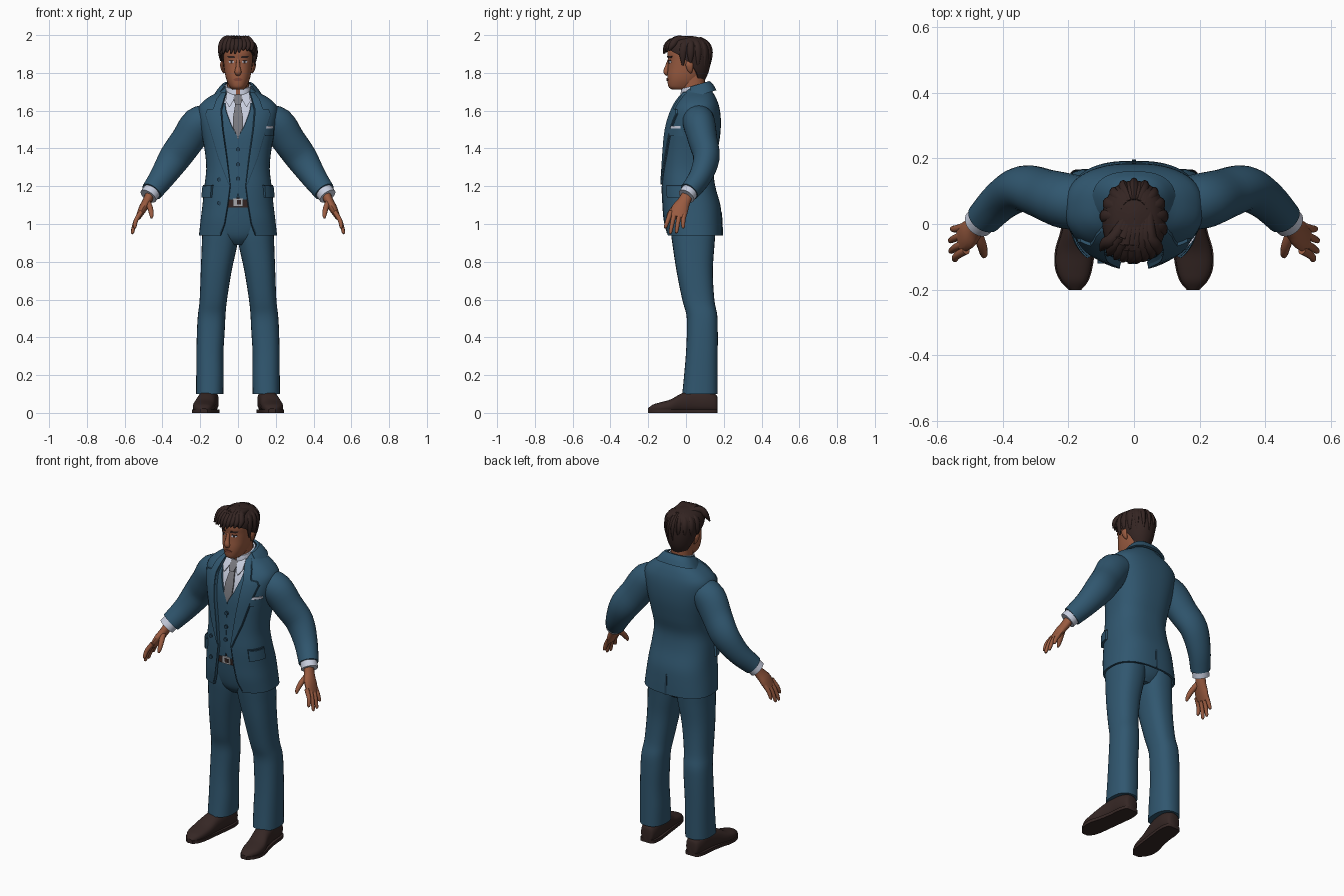
import bpy, bmesh, random
from math import sin, cos, pi, asin, radians
from mathutils import Vector

random.seed(4)


def material(name, r, g, b):
    m = bpy.data.materials.new(name)
    m.diffuse_color = (r, g, b, 1)
    return m


SUIT = material("suit_blue", .030, .095, .160)
TRIM = material("dark_suit_blue", .018, .055, .095)
SKIN = material("skin", .32, .105, .052)
LIP = material("lip", .22, .062, .038)
HAIR = material("hair_brown", .034, .018, .016)
SHIRT = material("shirt_white", .58, .62, .74)
TIE = material("tie_grey", .19, .19, .21)
LEATHER = material("leather", .036, .020, .018)
METAL = material("buckle_metal", .40, .40, .42)


# ---------- helpers ----------
def spline(rows, k=4):
    """Catmull-Rom resampling of a table of number tuples."""
    out, n = [], len(rows)
    for i in range(n - 1):
        a, b, c, d = rows[max(i - 1, 0)], rows[i], rows[i + 1], rows[min(i + 2, n - 1)]
        for j in range(k):
            t = j / k
            out.append(tuple(q + .5 * t * (r - p + t * (2 * p - 5 * q + 4 * r - s + t * (3 * (q - r) + s - p)))
                             for p, q, r, s in zip(a, b, c, d)))
    return out + [tuple(rows[-1])]


def at(table, z):
    """Linear lookup in a table sorted by its first column."""
    for a, b in zip(table, table[1:]):
        if z <= b[0]:
            t = max(0, (z - a[0]) / max(b[0] - a[0], 1e-6))
            return tuple(p + (q - p) * t for p, q in zip(a, b))
    return table[-1]


def loft(name, mat, rings, layered=False, mirror=False):
    bm = bmesh.new()
    vs = [[bm.verts.new(p) for p in r] for r in rings]
    n = len(vs[0])
    for a, b in zip(vs, vs[1:]):
        for i in range(n):
            bm.faces.new((a[i], a[(i + 1) % n], b[(i + 1) % n], b[i]))
    for r in (vs[0], vs[-1]):
        if layered:
            for i in range(n // 2 - 1):
                bm.faces.new((r[i], r[i + 1], r[n - 2 - i], r[n - 1 - i]))
        else:
            bm.faces.new(r)
    bmesh.ops.recalc_face_normals(bm, faces=bm.faces)
    me = bpy.data.meshes.new(name)
    bm.to_mesh(me)
    bm.free()
    me.materials.append(mat)
    me.shade_smooth()
    me.set_sharp_from_angle(angle=radians(42))
    ob = bpy.data.objects.new(name, me)
    bpy.context.collection.objects.link(ob)
    if mirror:
        ob.modifiers.new("mirror", 'MIRROR').use_mirror_merge = False
    return ob


def power(v, p):
    return (1 if v > 0 else -1) * abs(v) ** (2 / p)


def sect(row, a, d=0, p=2.5):
    """Point on a rounded section (z, half width, front y, back y, centre x); angle 0 is the front."""
    z, w, yf, yb = row[:4]
    cx = row[4] if len(row) > 4 else 0
    r = max((yb - yf) / 2 - d, .001)
    return Vector((cx + max(w - d, .001) * power(sin(a), p), (yf + yb) / 2 - r * power(cos(a), p), z))


def body(name, mat, rows, p=2.3, n=28, d=0, mirror=False):
    return loft(name, mat, [[sect(r, 2 * pi * i / n, d, p) for i in range(n)] for r in rows], mirror=mirror)


def sheet(name, mat, rows, arc, d=0, th=.012, n=36, tilt=0, p=2.5, mirror=False):
    """Cloth layer wrapped round a body, from angle arc(row)[0] to arc(row)[1]."""
    rings = []
    for row in rows:
        a0, a1 = arc(row)
        angs = [a0 + (a1 - a0) * i / n for i in range(n + 1)]
        ring = [sect(row, a, d, p) for a in angs] + [sect(row, a, d + th, p) for a in reversed(angs)]
        for v in ring:
            v.z += tilt * (v.y - .05)
        rings.append(ring)
    return loft(name, mat, rings, True, mirror)


def opening(table, d=0, p=2.5):
    """Arc leaving a front gap whose half width is given by height."""
    def arc(row):
        x = max(at(table, row[0])[1], .0005)
        a = asin(min(.999, x / (row[1] - d)) ** (p / 2))
        return a, 2 * pi - a
    return arc


def strip(name, mat, table, rows, out, th=.008, mirror=False, p=2.5, cols=6):
    """Thin plate following a body's front; rows are (z, x0, x1)."""
    rings, rows2 = [], []
    for a, b in zip(rows, rows[1:]):
        rows2 += [tuple(u + (v - u) * j / 3 for u, v in zip(a, b)) for j in range(3)]
    for z, x0, x1 in rows2 + [rows[-1]]:
        _, w, yf, yb = at(table, z)[:4]
        pts = []
        for i in range(cols + 1):
            x = x0 + (x1 - x0) * i / cols
            s = min(abs(x) / w, .98)
            pts.append(Vector((x, (yf + yb) / 2 - (yb - yf) / 2 * (1 - s ** p) ** (1 / p) - out, z)))
        rings.append(pts + [v + Vector((0, th, 0)) for v in reversed(pts)])
    return loft(name, mat, rings, True, mirror)


def tube(name, mat, rows, n=16, k=4, mirror=False):
    """Tube through (x, y, z, radius across, radius other way)."""
    rows = spline(rows, k)
    pts = [Vector(r[:3]) for r in rows]
    rings = []
    for i, r in enumerate(rows):
        t = (pts[min(i + 1, len(pts) - 1)] - pts[max(i - 1, 0)]).normalized()
        ref = Vector((1, 0, 0)) if abs(t.y) > .9 else Vector((0, 1, 0))
        u = (ref - t * ref.dot(t)).normalized()
        v = t.cross(u)
        rings.append([pts[i] + u * r[3] * cos(2 * pi * j / n) + v * r[4] * sin(2 * pi * j / n) for j in range(n)])
    return loft(name, mat, rings, mirror=mirror)


# ---------- jacket, vest, shirt ----------
TORSO = spline([(.94, .207, -.105, .193), (1.02, .198, -.12, .190), (1.1, .188, -.125, .182), (1.2, .178, -.128, .155),
                (1.29, .168, -.124, .146), (1.38, .175, -.12, .166), (1.48, .193, -.113, .182), (1.56, .208, -.095, .184),
                (1.62, .207, -.07, .176), (1.665, .165, -.042, .16), (1.70, .105, -.012, .14), (1.73, .072, .02, .12)])
GAP = [(.94, .095), (1.0, .072), (1.1, .055), (1.2, .042), (1.35, .06), (1.5, .082), (1.6, .09), (1.66, .075),
       (1.70, .065), (1.73, .055)]
levels = lambda z0, z1, n: [at(TORSO, z0 + (z1 - z0) * i / n) for i in range(n + 1)]
sheet("jacket", SUIT, TORSO, opening(GAP), n=48)
sheet("vest", SUIT, levels(1.13, 1.64, 24),
      opening([(1.13, .012), (1.155, 0), (1.46, 0), (1.52, .035), (1.6, .065), (1.64, .07)], .013), .013, .008)
body("shirt", SHIRT, levels(1.3, 1.71, 14), 2.5, 36, .022)
strip("lapel", SUIT, TORSO, [(1.21, .042, .047), (1.35, .06, .102), (1.5, .082, .146), (1.585, .09, .172),
                             (1.605, .09, .163), (1.61, .09, .132), (1.66, .075, .115), (1.70, .062, .085)],
      .010, .012, True)
strip("lapel_edge", TRIM, TORSO, [(1.21, .045, .051), (1.35, .09, .106), (1.5, .13, .150), (1.585, .155, .176)],
      .006, .008, True)
sheet("jacket_collar", SUIT, spline([(1.675, .122, -.02, .155), (1.71, .098, -.01, .138), (1.735, .076, 0, .118)]),
      lambda r: (radians(62), radians(298)), -.006, .014, tilt=.3)
sheet("pocket_flap", SUIT, levels(1.14, 1.2, 3), lambda r: (radians(44), radians(82)), -.012, .014, 10, mirror=True)
sheet("pocket_seam", TRIM, levels(1.2, 1.206, 1), lambda r: (radians(43), radians(83)), -.008, .01, 10, mirror=True)
strip("breast_pocket", SUIT, TORSO, [(1.465, .142, .188), (1.505, .142, .188)], .010)
strip("pocket_square", SHIRT, TORSO, [(1.505, .145, .186), (1.518, .147, .188)], .008)
strip("jacket_edge", TRIM, TORSO, [(.95, .094, .099), (1.0, .073, .077), (1.1, .055, .059), (1.2, .042, .046)],
      .003, .008, True)
loft("back_vent", TRIM, [[sect(at(TORSO, z), pi + s * .012, d) for s, d in ((-1, -.003), (1, -.003), (1, .01), (-1, .01))]
                         for z in (.94, 1.0, 1.06)])

# ---------- buttons ----------
for x, z, out in ((0, 1.395, -.013), (0, 1.315, -.013), (0, 1.24, -.013), (-.1, 1.235, .0), (-.1, 1.11, .0)):
    _, w, yf, yb = at(TORSO, z)
    y = (yf + yb) / 2 - (yb - yf) / 2 * (1 - (abs(x) / w) ** 2.5) ** .4 - out
    tube("button", TRIM, [(x, y + .004, z, .011, .011), (x, y - .008, z, .011, .011)], 12, 1)

# ---------- tie and shirt collar ----------
strip("tie", TIE, TORSO, [(1.46, -.002, .002), (1.51, -.026, .026), (1.56, -.027, .027), (1.632, -.015, .015)], -.011)
strip("tie_knot", TIE, TORSO, [(1.63, -.014, .014), (1.66, -.023, .023), (1.685, -.022, .022)], .002, .018)
strip("collar_point", SHIRT, TORSO, [(1.62, .043, .047), (1.65, .026, .066), (1.685, .014, .062), (1.705, .012, .056)],
      .002, .014, True)
sheet("shirt_collar", SHIRT, spline([(1.665, .078, -.03, .125), (1.70, .07, -.03, .115), (1.735, .066, -.025, .108)]),
      lambda r: (.1, 2 * pi - .1), 0, .008, tilt=.25)

# ---------- belt ----------
body("belt", LEATHER, levels(1.088, 1.14, 3), 2.5, 36, .02)
strip("buckle", METAL, TORSO, [(1.092, -.026, .026), (1.136, -.026, .026)], -.011)
strip("buckle_center", LEATHER, TORSO, [(1.102, -.006, .016), (1.126, -.006, .016)], -.008)

# ---------- trousers ----------
LEG = [(.1, .078, .222, -.02, .168), (.2, .076, .221, -.01, .168), (.32, .077, .220, .0, .168), (.44, .07, .217, .005, .168),
       (.52, .066, .212, .002, .165), (.6, .058, .203, -.02, .15), (.75, .034, .197, -.05, .142),
       (.88, .006, .192, -.07, .15), (.96, -.002, .188, -.08, .155), (1.09, -.002, .172, -.088, .15)]
body("trouser_leg", SUIT, spline([(z, (b - a) / 2, f, k, (a + b) / 2) for z, a, b, f, k in LEG]), 2.4, mirror=True)
body("trouser_seat", SUIT, spline([(.89, .06, -.035, .11), (.93, .12, -.07, .14), (1.0, .17, -.088, .155),
                                   (1.1, .165, -.1, .15)]), 2.6)

# ---------- shoes: (y, centre x, half width, height) ----------
SHOE = [(.166, .15, .025, .085), (.155, .15, .04, .1), (.11, .152, .05, .12), (.05, .157, .05, .125), (-.02, .168, .052, .105),
        (-.08, .18, .057, .072), (-.135, .184, .053, .056), (-.175, .182, .038, .044), (-.202, .18, .014, .024)]
loft("shoe", LEATHER, [[(cx + w * power(sin(2 * pi * i / 20), 2.4), y, max(.004, h / 2 + h / 2 * power(cos(2 * pi * i / 20), 2.6)))
                        for i in range(20)] for y, cx, w, h in spline(SHOE)], mirror=True)
loft("sole", LEATHER, [[(cx + s * (w + .004), y, z) for s, z in ((-1, 0), (1, 0), (1, .018), (-1, .018))]
                       for y, cx, w, h in spline(SHOE)], mirror=True)

# ---------- sleeves and hands ----------
tube("sleeve", SUIT, [(.13, .06, 1.565, .08, .07), (.205, .07, 1.53, .085, .093), (.27, .09, 1.44, .077, .088),
                      (.335, .108, 1.35, .07, .084), (.40, .075, 1.25, .06, .068), (.457, .018, 1.172, .052, .057)],
     24, mirror=True)
tube("cuff", SHIRT, [(.44, .035, 1.195, .045, .048), (.475, .002, 1.147, .046, .048)], 20, mirror=True)
tube("palm", SKIN, [(.46, .015, 1.17, .03, .024), (.482, -.01, 1.12, .034, .024), (.505, -.032, 1.08, .045, .022),
                    (.528, -.045, 1.035, .044, .014)], mirror=True)
for y, tip in ((-.08, (.546, -.108, .985)), (-.056, (.558, -.082, .957)), (-.03, (.559, -.05, .96)), (-.006, (.553, -.015, .985))):
    tube("finger", SKIN, [(.512, y, 1.065, .013, .013), (.54, y * 1.1 - .008, 1.02, .012, .012),
                          (*tip, .009, .009), (tip[0], tip[1], tip[2] - .007, .003, .003)], 10, 3, True)
tube("thumb", SKIN, [(.48, -.02, 1.12, .016, .016), (.465, -.062, 1.085, .015, .015), (.458, -.09, 1.05, .012, .012),
                     (.458, -.1, 1.03, .005, .005)], 10, 3, True)

# ---------- head ----------
HEAD = spline([(1.712, .03, -.075, .03), (1.725, .043, -.092, .045), (1.755, .058, -.098, .07), (1.79, .068, -.099, .09),
               (1.83, .074, -.096, .105), (1.87, .078, -.095, .11), (1.91, .08, -.099, .112), (1.95, .07, -.085, .1),
               (1.98, .04, -.05, .06)])
body("neck", SKIN, spline([(1.62, .062, -.02, .11), (1.70, .057, -.022, .1), (1.80, .058, -.03, .1)]))
body("head", SKIN, HEAD, 2.3, 32)
tube("nose", SKIN, [(0, -.088, 1.872, .008, .009), (0, -.1, 1.835, .01, .011), (0, -.106, 1.805, .014, .018),
                    (0, -.096, 1.79, .008, .012)], 12)
tube("ear", SKIN, [(.072, .025, 1.80, .006, .004), (.08, .022, 1.815, .014, .008), (.086, .018, 1.845, .02, .009),
                   (.082, .02, 1.868, .008, .004)], 12, mirror=True)
face = dict(p=2.3, mirror=True, th=.006)
strip("eye_white", SHIRT, HEAD, [(1.852, .028, .042), (1.858, .02, .05), (1.864, .026, .044)], .002, **face)
strip("iris", HAIR, HEAD, [(1.851, .030, .040), (1.865, .030, .040)], .003, **face)
strip("eyelid", HAIR, HEAD, [(1.863, .022, .049), (1.867, .026, .046)], .004, **face)
strip("eyebrow", HAIR, HEAD, [(1.879, .015, .05), (1.889, .02, .058)], .004, **face)
strip("lips", LIP, HEAD, [(1.757, -.014, .014), (1.765, -.026, .026), (1.773, -.012, .012)], .004, p=2.3)

# ---------- hair: last column is the angle where the face opening ends ----------
CAP = spline([(1.76, .058, -.08, .10, 125), (1.80, .075, -.09, .118, 112), (1.84, .086, -.1, .128, 96), (1.88, .093, -.106, .132, 78),
              (1.915, .097, -.110, .131, 46), (1.94, .094, -.108, .126, 2), (1.965, .082, -.094, .112, 0),
              (1.984, .058, -.066, .084, 0), (1.995, .015, -.02, .035, 0)])
sheet("hair", HAIR, [r[:4] for r in CAP],
      lambda r: (radians(max(0, at(CAP, r[0])[4])), 2 * pi - radians(max(0, at(CAP, r[0])[4]))), 0, .016, p=2.2)
for i in range(9):  # swept fringe locks
    x = -.092 + .021 * i
    y = -.118 + 4.5 * x * x
    tube("fringe_lock", HAIR, [(.02 + x * .35, .05, 1.975, .012, .008), (x * .65, -.04, 1.976, .02, .022),
                               (x * .95, y + .02, 1.948, .018, .017), (x * 1.02 - .008, y, 1.912 + random.uniform(-.012, .01), .004, .004)],
         10, 4)
for i in range(10):  # locks round the sides and back
    a = radians(75 + 21 * i)
    s = Vector((sin(a), -cos(a), 0))
    zb = 1.85 + random.uniform(-.02, .02)
    tube("side_lock", HAIR, [(s.x * .04, .02 + s.y * .05, 1.982, .012, .008), (s.x * .08, .015 + s.y * .092, 1.95, .02, .016),
                             (s.x * .092, .012 + s.y * .11, 1.905, .02, .014), (s.x * .09, .012 + s.y * .112, zb, .005, .004)], 10, 4)
